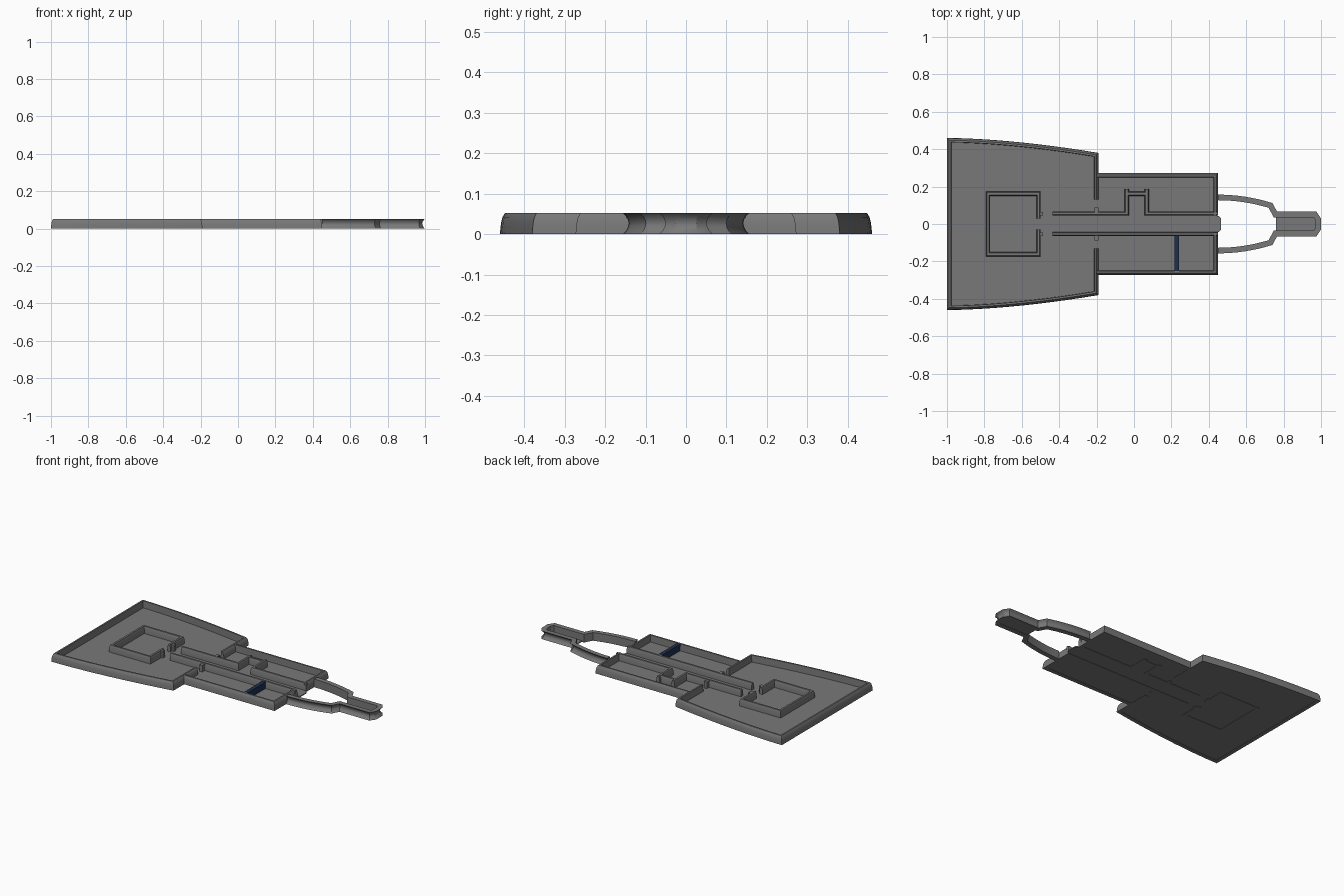
import bpy, bmesh
from mathutils import Vector

if "Cube" in bpy.data.objects:
    bpy.data.objects.remove(bpy.data.objects["Cube"])


def material(name, rgb):
    m = bpy.data.materials.new(name)
    m.diffuse_color = (*rgb, 1)
    m.use_nodes = True
    m.node_tree.nodes["Principled BSDF"].inputs["Base Color"].default_value = m.diffuse_color
    return m


GREY = material("hull grey", (0.19, 0.19, 0.19))
BLUE = material("dark blue", (0.012, 0.03, 0.075))


def finish(name, bm, mat):
    bmesh.ops.recalc_face_normals(bm, faces=bm.faces)
    mesh = bpy.data.meshes.new(name)
    bm.to_mesh(mesh)
    bm.free()
    mesh.materials.append(mat)
    ob = bpy.data.objects.new(name, mesh)
    bpy.context.collection.objects.link(ob)
    bpy.context.view_layer.objects.active = ob
    ob.select_set(True)
    bpy.ops.object.shade_smooth_by_angle(angle=0.5)
    ob.select_set(False)
    return ob


def sweep(name, path, profile, mat=GREY):
    """Mitred wall; profile offsets go to the left of the path."""
    pts = [Vector(p) for p in path]
    dirs = [(b - a).normalized() for a, b in zip(pts, pts[1:])]
    left = [Vector((-d.y, d.x)) for d in dirs]
    bm = bmesh.new()
    rings = []
    for i, p in enumerate(pts):
        a, b = left[max(i - 1, 0)], left[min(i, len(left) - 1)]
        n = (a + b) / (1 + a.dot(b))
        rings.append([bm.verts.new((p.x + n.x * o, p.y + n.y * o, z)) for o, z in profile])
    k = len(profile)
    for r, s in zip(rings, rings[1:]):
        for j in range(k):
            bm.faces.new((r[j], r[(j + 1) % k], s[(j + 1) % k], s[j]))
    bm.faces.new(rings[0])
    bm.faces.new(rings[-1])
    return finish(name, bm, mat)


def slab(name, outline, z0, z1, mat=GREY):
    bm = bmesh.new()
    f = bm.faces.new([bm.verts.new((x, y, z0)) for x, y in outline])
    up = bmesh.ops.extrude_face_region(bm, geom=[f])["geom"]
    bmesh.ops.translate(bm, vec=(0, 0, z1 - z0), verts=[v for v in up if isinstance(v, bmesh.types.BMVert)])
    bmesh.ops.triangulate(bm, faces=[f for f in bm.faces if len(f.verts) > 4])
    return finish(name, bm, mat)


def box(name, x0, x1, y0, y1, z0=0, z1=0.05, mat=GREY):
    return slab(name, [(x0, y0), (x1, y0), (x1, y1), (x0, y1)], z0, z1, mat)


def flip(path):
    return [(x, -y) for x, y in reversed(path)]


H = 0.052
ROUNDED = [(0, 0), (0.001, 0.015), (0.003, 0.03), (0.006, 0.042), (0.012, H), (0.022, H), (0.024, 0)]
HOLLOW = [(0, 0), (0.008, 0.008), (0.014, 0.02), (0.015, 0.027), (0.013, 0.036),
          (0.007, 0.046), (0, H), (0.03, H), (0.03, 0)]
INNER = [(-0.011, 0), (-0.011, 0.036), (-0.006, H), (0.006, H), (0.011, 0.036), (0.011, 0)]

# Wide rear hall: curved sides, straight back, open towards the front section
side = [(-0.19 - 0.81 * t / 10, 0.46 - 0.08 * (1 - t / 10) ** 1.7) for t in range(11)]
hall = [(-0.19, 0.13)] + side
sweep("hall_outer_wall", hall + flip(hall), ROUNDED)

# Narrow front section
front = [(0.45, 0.045), (0.45, 0.273), (-0.2, 0.273)]
sweep("front_wall_left", front, ROUNDED)
sweep("front_wall_right", flip(front), ROUNDED)

# Arms meeting in a hollow-sided nose
arm = [(0.45 + 0.29 * t / 8, 0.157 - 0.045 * (t / 8) ** 2) for t in range(9)]
nose = [(1.0, 0.03), (0.975, 0.066), (0.765, 0.066)] + arm[::-1]
sweep("arms_and_nose", flip(nose) + nose, HOLLOW)

# Floors
half = [(0.465, 0.03), (0.455, 0.042), (0.445, 0.042), (0.445, 0.268), (-0.195, 0.268)]
half += [(x + 0.005 * (i == 10) - 0.005 * (i == 0), y - 0.006) for i, (x, y) in enumerate(side)]
slab("main_floor", half + flip(half), 0.002, 0.008)
box("nose_floor", 0.76, 0.98, -0.045, 0.045, 0.002, 0.008)

# Inner room with a doorway
room = [(-0.51, 0.03), (-0.51, 0.162), (-0.78, 0.162)]
sweep("room_wall", room + flip(room), INNER)

# Corridor walls, one with an alcove
sweep("corridor_wall_right", [(-0.435, -0.054), (0.45, -0.054)], INNER)
sweep("corridor_wall_rear", [(-0.435, 0.056), (-0.039, 0.056), (-0.039, 0.187)], INNER)
sweep("corridor_wall_front", [(0.45, 0.056), (0.068, 0.056), (0.068, 0.187)], INNER)
sweep("alcove_wall", [(-0.039, 0.162), (0.068, 0.162)], INNER)

# Door jambs
for s, label in ((1, "left"), (-1, "right")):
    box("room_door_jamb_" + label, -0.505, -0.486, s * 0.055 - 0.01, s * 0.055 + 0.01)
    box("hall_door_post_" + label, -0.21, -0.19, s * 0.075 - 0.014, s * 0.075 + 0.014)

# Blue partition
box("blue_partition", 0.216, 0.24, -0.255, -0.06, 0.004, 0.05, BLUE)
